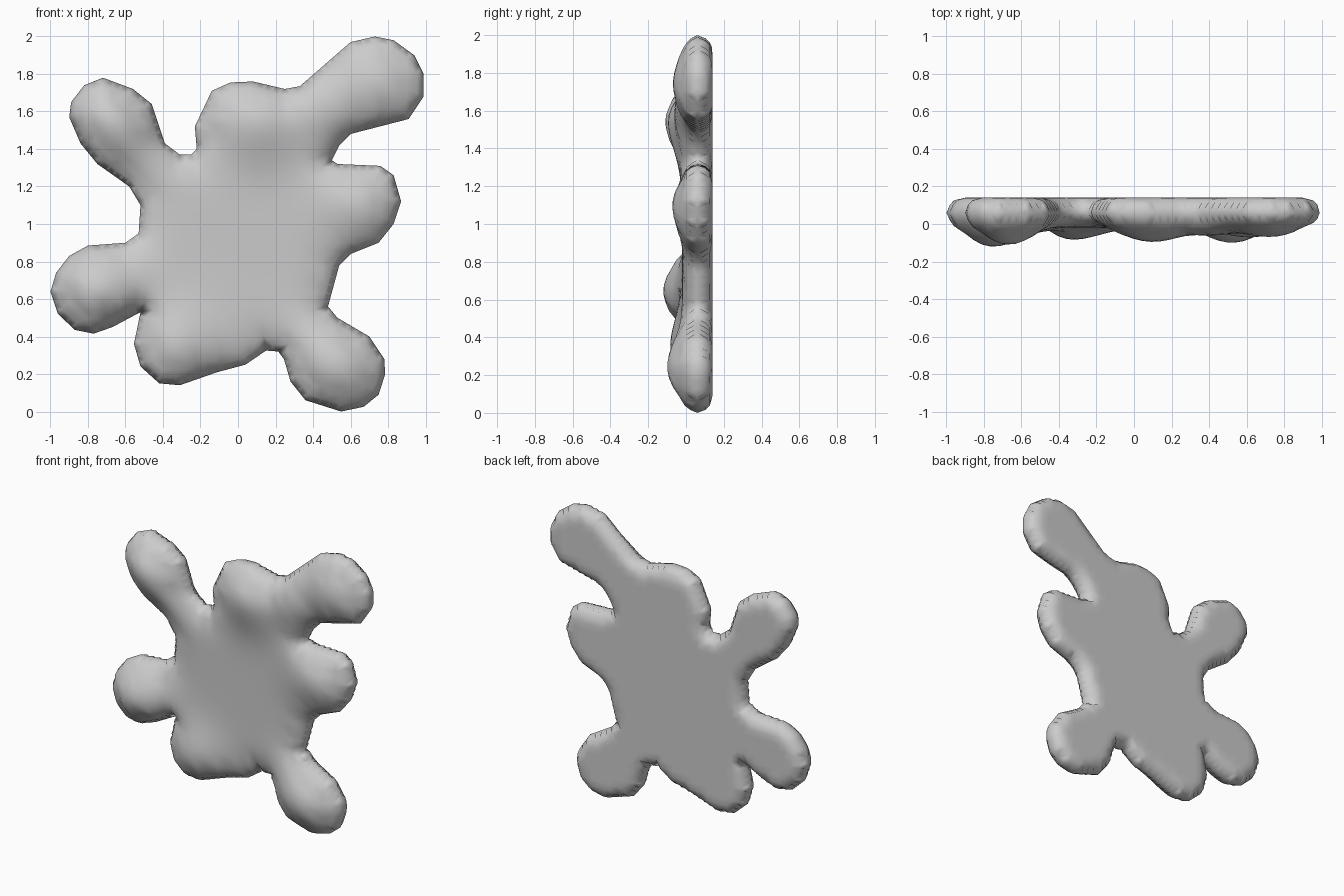
import bpy, bmesh, math
from mathutils import Vector
from mathutils.geometry import delaunay_2d_cdt, intersect_point_line

if "Cube" in bpy.data.objects:
    bpy.data.objects.remove(bpy.data.objects["Cube"])

# Silhouette in the front plane (x, z), clockwise from the top right lobe
OUTLINE = [Vector(p) for p in (
    (.73, 2), (.83, 1.98), (.94, 1.9), (.99, 1.8), (.99, 1.68), (.91, 1.56), (.6, 1.48),
    (.54, 1.42), (.5, 1.34), (.53, 1.32), (.76, 1.31), (.83, 1.26), (.87, 1.12), (.83, 1),
    (.75, .9), (.6, .84), (.54, .78), (.48, .56), (.53, .5), (.7, .4), (.78, .28),
    (.785, .2), (.75, .09), (.67, .025), (.55, 0), (.36, .06), (.28, .16), (.245, .28),
    (.215, .32), (.15, .325), (.04, .25), (-.11, .21), (-.31, .14), (-.42, .15), (-.52, .24),
    (-.555, .36), (-.52, .53), (-.67, .45), (-.77, .415), (-.87, .435), (-.96, .52),
    (-1, .64), (-.97, .74), (-.9, .83), (-.8, .885), (-.6, .9), (-.53, .95), (-.52, 1.1),
    (-.58, 1.2), (-.75, 1.32), (-.84, 1.43), (-.9, 1.57), (-.89, 1.65), (-.82, 1.74),
    (-.72, 1.78), (-.56, 1.72), (-.46, 1.64), (-.39, 1.43), (-.31, 1.37), (-.25, 1.37),
    (-.22, 1.4), (-.23, 1.52), (-.14, 1.71), (-.04, 1.755), (.08, 1.76), (.25, 1.72),
    (.33, 1.735), (.6, 1.97))]
# Lobe bulges: x, z, extra thickness over the body
LOBES = ((-.75, .63, .125), (-.68, 1.55, .11), (.72, 1.73, .06), (.64, 1.1, .065))
LOBES += ((.53, .24, .095), (-.33, .33, .08), (.1, 1.56, .09), (.4, 1.62, .06))
EDGE_Y, BACK_Y, BODY = .06, .14, .08
SPACING = .045


def edge_distance(p):
    best = 9
    for a, b in zip(OUTLINE, OUTLINE[1:] + OUTLINE[:1]):
        d = b - a
        t = max(0, min(1, (p - a).dot(d) / d.length_squared))
        best = min(best, (p - a - d * t).length)
    return best


def rounded(d, width):
    t = min(d / width, 1)
    return math.sqrt(max(0, 1 - (1 - t) ** 2))


def front_y(p, d):
    bump = max(h * math.exp(-((p.x - x) ** 2 + (p.y - z) ** 2) / .045) for x, z, h in LOBES)
    return EDGE_Y - (BODY + bump) * rounded(d, .2)


# Rim points with inset rings, then a regular interior grid
rim, rings = [], []
for a, b in zip(OUTLINE, OUTLINE[1:] + OUTLINE[:1]):
    n = max(1, round((b - a).length / SPACING))
    inward = Vector((b.y - a.y, a.x - b.x)).normalized()
    for i in range(n):
        p = a.lerp(b, i / n)
        rim.append(p)
        q = a.lerp(b, (i + .5) / n)
        rings += [q + inward * o for o in (.012, .035) if edge_distance(q + inward * o) > o * .95]
grid = []
for i in range(-22, 23):
    for j in range(45):
        p = Vector((i * SPACING, j * SPACING))
        if edge_distance(p) > .06:
            grid.append(p)
count = len(rim)
verts2d, _, faces, *_ = delaunay_2d_cdt(
    rim + rings + grid, [], [list(range(count))], 1, 1e-5)
dist = [edge_distance(p) for p in verts2d]

# Domed front and flat, round-edged back sharing one rim
bm = bmesh.new()
front, back = [], []
for p, d in zip(verts2d, dist):
    f = bm.verts.new((p.x, front_y(p, d), p.y))
    front.append(f)
    if d < 1e-4:
        back.append(f)
    else:
        back.append(bm.verts.new((p.x, EDGE_Y + (BACK_Y - EDGE_Y) * rounded(d, .08), p.y)))
for f in faces:
    bm.faces.new([front[i] for i in f])
    if all(dist[i] < 1e-4 for i in f):
        continue
    bm.faces.new([back[i] for i in reversed(f)])

# Soften creases between lobes
soft = [v for v, d in zip(front, dist) if d > .06]
for _ in range(5):
    bmesh.ops.smooth_vert(bm, verts=soft, factor=.5, use_axis_y=True)
bmesh.ops.recalc_face_normals(bm, faces=bm.faces)
for f in bm.faces:
    f.smooth = True

mesh = bpy.data.meshes.new("splat")
bm.to_mesh(mesh)
bm.free()
bpy.context.collection.objects.link(bpy.data.objects.new("splat", mesh))
